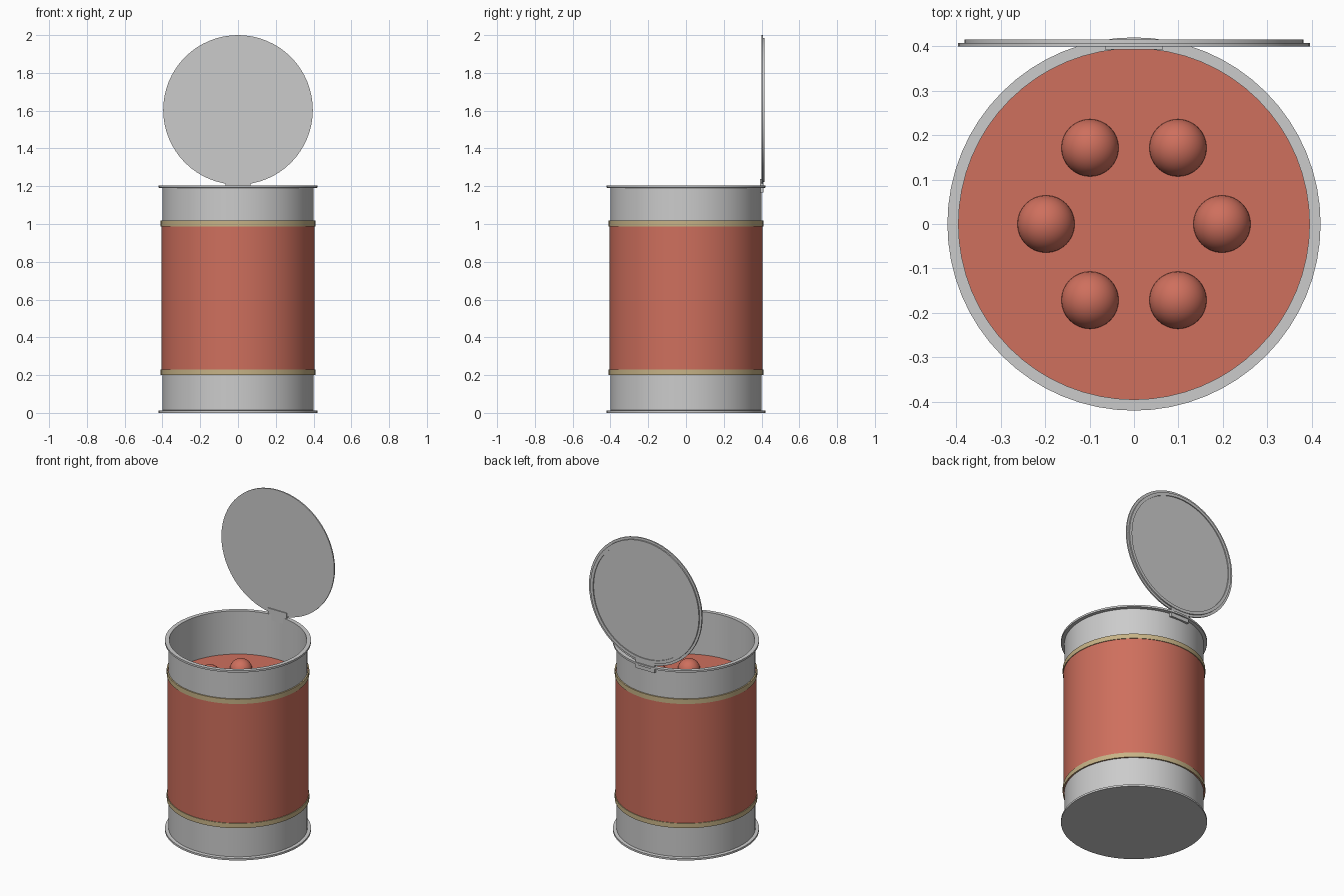
import bpy, bmesh, math
from mathutils import Matrix, Vector

if "Cube" in bpy.data.objects:
    bpy.data.objects.remove(bpy.data.objects["Cube"])

SEG = 64


def material(name, rgb):
    m = bpy.data.materials.new(name)
    m.diffuse_color = (*rgb, 1)
    m.use_nodes = True
    m.node_tree.nodes["Principled BSDF"].inputs["Base Color"].default_value = m.diffuse_color
    return m


red = material("red", (0.62, 0.16, 0.11))
gold = material("gold", (0.57, 0.45, 0.24))


def finish(name, bm, mat=None, smooth=True):
    bmesh.ops.recalc_face_normals(bm, faces=bm.faces)
    mesh = bpy.data.meshes.new(name)
    bm.to_mesh(mesh)
    bm.free()
    ob = bpy.data.objects.new(name, mesh)
    bpy.context.collection.objects.link(ob)
    if mat:
        mesh.materials.append(mat)
    if smooth:
        bpy.ops.object.select_all(action='DESELECT')
        ob.select_set(True)
        bpy.context.view_layer.objects.active = ob
        bpy.ops.object.shade_smooth_by_angle(angle=math.radians(30))
    return ob


def lathe(name, profile, mat=None, closed=False, transform=None):
    """Spin a list of (radius, height) points around z."""
    bm = bmesh.new()
    vs = [bm.verts.new((r, 0, z)) for r, z in profile]
    edges = [bm.edges.new(p) for p in zip(vs, vs[1:])]
    if closed:
        edges.append(bm.edges.new((vs[-1], vs[0])))
    bmesh.ops.spin(bm, geom=vs + edges, cent=(0, 0, 0), axis=(0, 0, 1),
                   angle=math.tau, steps=SEG, use_duplicate=False)
    bmesh.ops.remove_doubles(bm, verts=bm.verts, dist=1e-5)
    if transform:
        bm.transform(transform)
    return finish(name, bm, mat)


# Can: floor, flared rims and thin wall
lathe("can_body", [(0, 0), (0.42, 0), (0.42, 0.012), (0.40, 0.014),
                   (0.40, 1.19), (0.42, 1.192), (0.42, 1.204),
                   (0.395, 1.204), (0.395, 0.02), (0, 0.02)])

# Paper label with a gold band at each end
lathe("label", [(0.401, 0.20), (0.406, 0.20), (0.406, 1.01), (0.401, 1.01)], red, True)
for name, z in (("lower_band", 0.20), ("upper_band", 0.988)):
    lathe(name, [(0.402, z), (0.41, z), (0.41, z + 0.03), (0.402, z + 0.03)], gold, True)

# Soup surface
lathe("soup", [(0, 0.93), (0.395, 0.93)], red)

# Ring of round pieces floating in the soup
for i in range(6):
    a = i * math.tau / 6
    bm = bmesh.new()
    bmesh.ops.create_uvsphere(bm, u_segments=32, v_segments=16, radius=0.065)
    bm.transform(Matrix.Translation(Vector((0.198 * math.cos(a), 0.198 * math.sin(a), 0.925))))
    finish(f"soup_ball_{i + 1}", bm, red)

# Open lid standing upright, stepped ring on its back
upright = Matrix.Translation(Vector((0, 0.399, 1.604))) @ Matrix.Rotation(-math.pi / 2, 4, 'X')
lathe("lid", [(0, 0), (0.396, 0), (0.396, 0.008), (0.381, 0.008), (0.381, 0.016),
              (0.362, 0.016), (0.362, 0.010), (0, 0.010)], transform=upright)

# Hinge tab joining the lid to the rim
bm = bmesh.new()
bmesh.ops.create_cube(bm, size=1)
bm.transform(Matrix.Translation(Vector((0, 0.402, 1.203))) @ Matrix.Diagonal((0.13, 0.018, 0.072, 1)))
finish("hinge_tab", bm, smooth=False)
